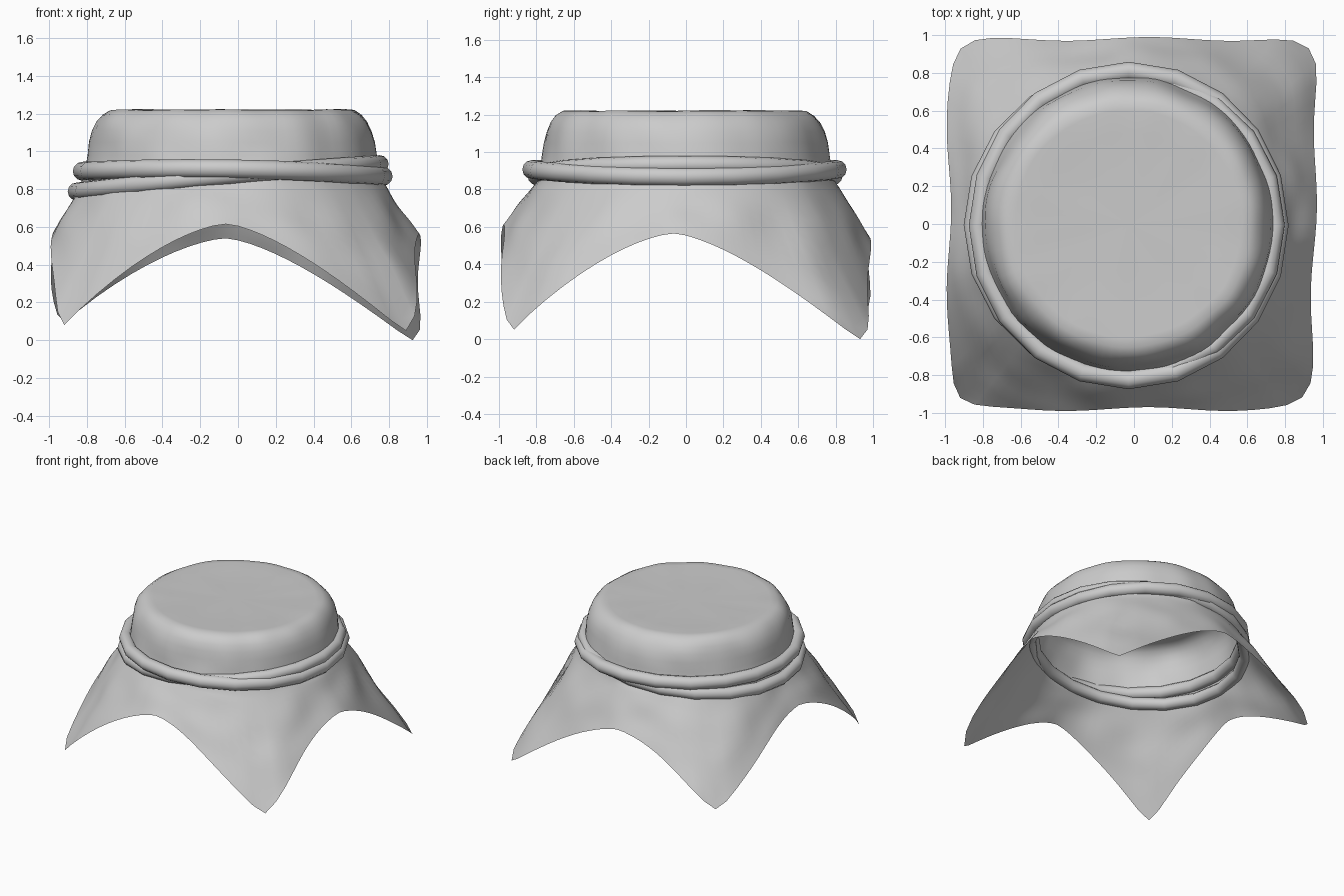
import bpy, bmesh
from math import sin, cos, pi
from mathutils import Vector, noise

if "Cube" in bpy.data.objects:
    bpy.data.objects.remove(bpy.data.objects["Cube"])

N = 96
CX = -0.03          # jar mouth centre


def finish(name, bm):
    me = bpy.data.meshes.new(name)
    bmesh.ops.recalc_face_normals(bm, faces=bm.faces)
    bm.to_mesh(me)
    bm.free()
    me.polygons.foreach_set("use_smooth", [True] * len(me.polygons))
    ob = bpy.data.objects.new(name, me)
    bpy.context.collection.objects.link(ob)
    return ob


def bridge(bm, a, b):
    n = len(a)
    for i in range(n):
        bm.faces.new((a[i], a[(i + 1) % n], b[(i + 1) % n], b[i]))


# Hem of the square cloth: rounded square with drooping corners
SIDE_Z = {"front": 0.615, "right": 0.565, "back": 0.54, "left": 0.58}
CORNER_Z = {(1, 1): 0.0, (1, -1): 0.05, (-1, 1): 0.09, (-1, -1): 0.075}


def hem(a):
    c, s = cos(a), sin(a)
    k = (abs(c) ** 12 + abs(s) ** 12) ** (-1 / 12)
    u, v = c * k, s * k
    if abs(u) > abs(v):
        side, t = ("right" if u > 0 else "left"), v
    else:
        side, t = ("back" if v > 0 else "front"), u
    mid = SIDE_Z[side]
    low = CORNER_Z[(1 if u > 0 else -1, 1 if v > 0 else -1)]
    f = min(1, abs(t + 0.07 * (1 - t * t)) / 0.943) ** 1.5
    wx = 0.012 * sin(7 * v + 1)
    wy = 0.010 * sin(7 * u + 1)
    x = u * (0.955 + 0.018 * v if u > 0 else 0.98) + wx * abs(u) ** 8
    y = v * 0.98 + wy * abs(v) ** 8
    return Vector((x, y, mid - (mid - low) * f))


# Cloth cover: flat top, rounded shoulder, flared skirt
PROFILE = [(0.25, 1.213), (0.48, 1.215), (0.60, 1.221), (0.65, 1.219), (0.69, 1.195),
           (0.72, 1.16), (0.742, 1.11), (0.757, 1.05), (0.768, 0.98),
           (0.782, 0.91), (0.80, 0.84)]
bm = bmesh.new()
rings = []
angles = [2 * pi * i / N for i in range(N)]
for r, z in PROFILE:
    ring = []
    for a in angles:
        p = Vector((CX + r * cos(a), r * sin(a), z))
        w = noise.noise(p * 5) * 0.012 * min(1, r / 0.6)
        ring.append(bm.verts.new(p + Vector((cos(a) * w, sin(a) * w, w * 0.5))))
    rings.append(ring)
for j in range(1, 13):
    t = j / 12
    ring = []
    for a in angles:
        base = Vector((CX + 0.80 * cos(a), 0.80 * sin(a), 0.84))
        p = base.lerp(hem(a), t)
        w = noise.noise(p * 4 + Vector((3, 1, 0))) * 0.02 * sin(pi * t)
        ring.append(bm.verts.new(p + Vector((cos(a) * w, sin(a) * w, w * 0.6))))
    rings.append(ring)
centre = bm.verts.new((CX, 0, 1.213))
for i in range(N):
    bm.faces.new((centre, rings[0][i], rings[0][(i + 1) % N]))
for a, b in zip(rings, rings[1:]):
    bridge(bm, a, b)
finish("cloth_cover", bm)


# Elastic bands: tilted 20-sided loops with a round section
def band(name, cx, cy, rx, ry, z_left, z_mid, z_right, thick=0.05, seg=20, sides=12):
    bm = bmesh.new()
    loops = []
    for i in range(seg):
        a = 2 * pi * i / seg
        c, s = cos(a), sin(a)
        z = z_mid + (z_right - z_left) / 2 * c + ((z_left + z_right) / 2 - z_mid) * c * c
        loop = []
        for k in range(sides):
            b = 2 * pi * k / sides
            d = thick * cos(b)
            loop.append(bm.verts.new((cx + (rx + d) * c, cy + (ry + d) * s,
                                      z + thick * sin(b))))
        loops.append(loop)
    for i in range(seg):
        bridge(bm, loops[i], loops[(i + 1) % seg])
    finish(name, bm)


band("upper_band", -0.028, -0.008, 0.797, 0.817, 0.895, 0.907, 0.868)
band("lower_band", -0.052, -0.005, 0.803, 0.795, 0.788, 0.872, 0.933, thick=0.047)
